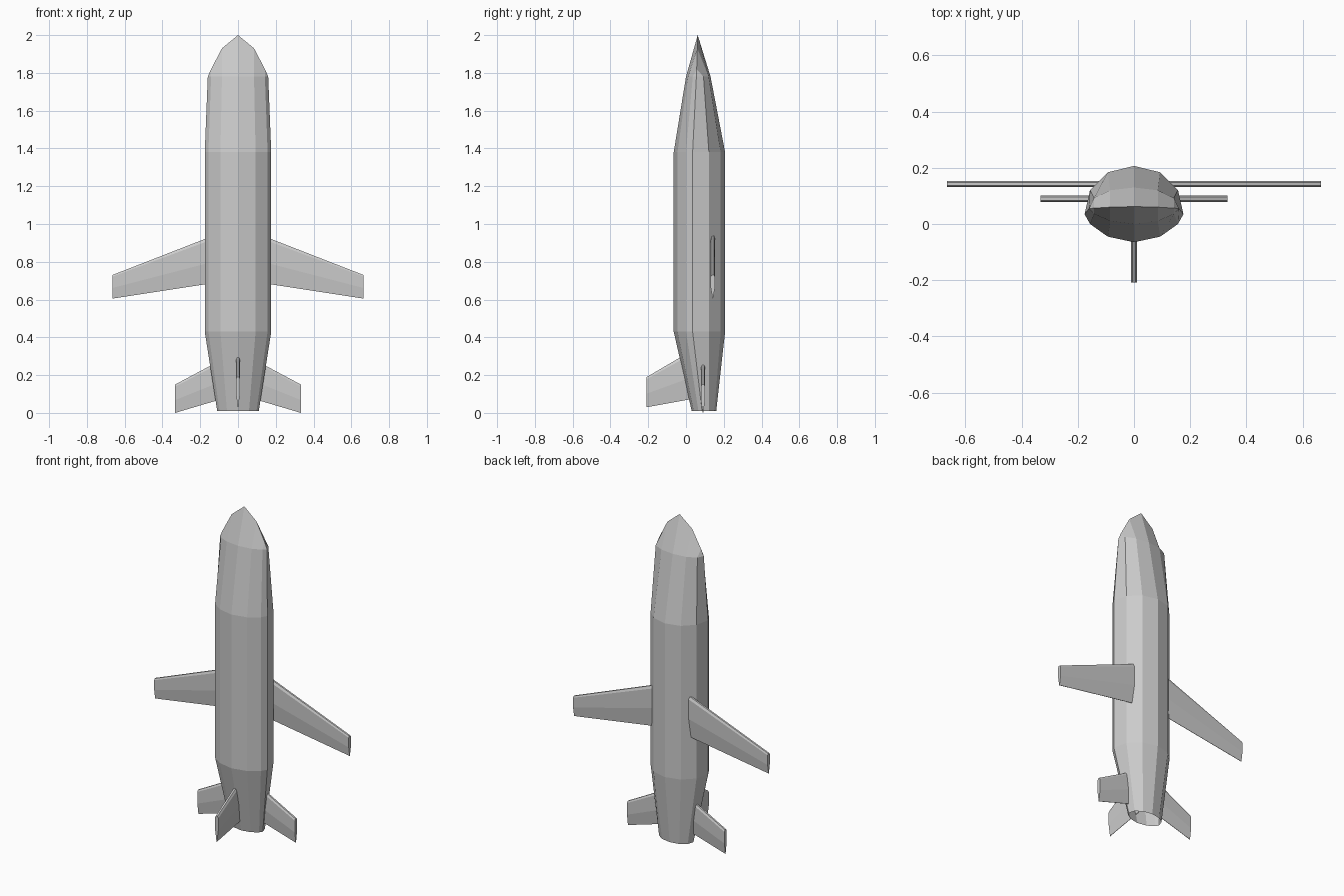
import bpy, bmesh
from mathutils import Vector

if "Cube" in bpy.data.objects:
    bpy.data.objects.remove(bpy.data.objects["Cube"])

XS = (0, 0.53, 0.89, 1)         # half-section: widths from centre to side
FRONT = (1, 0.8, 0.35, 0)       # depth factors, flatter front half
BACK = (1, 0.866, 0.5, 0)       # depth factors, rounder back half


def finish(bm, name):
    bmesh.ops.remove_doubles(bm, verts=bm.verts, dist=0.0005)
    bmesh.ops.recalc_face_normals(bm, faces=bm.faces)
    me = bpy.data.meshes.new(name)
    bm.to_mesh(me)
    bm.free()
    ob = bpy.data.objects.new(name, me)
    bpy.context.collection.objects.link(ob)
    return ob


def section(w, side, front, back, zs):
    """12-sided ring; zs holds a height for each half-section step."""
    pts = []
    for i in range(12):
        j = i % 6
        k = j if j <= 3 else 6 - j
        sx = 1 if i <= 6 else -1
        is_front = i <= 3 or i >= 9
        y = side + (front - side) * FRONT[k] if is_front else side + (back - side) * BACK[k]
        pts.append(Vector((sx * XS[k] * w, y, zs[k])))
    return pts


# Fuselage: open tail, straight barrel, nose closing to a curved chisel ridge
rings = [
    section(0.11, 0.085, 0.03, 0.16, [0.01] * 4),
    section(0.176, 0.035, -0.065, 0.207, [0.43] * 4),
    section(0.176, 0.035, -0.065, 0.207, [1.38] * 4),
    section(0.16, 0.055, 0.0, 0.13, [1.78] * 4),
    section(0.16, 0.055, 0.062, 0.062, [2.0, 1.93, 1.82, 1.78]),
]
for i, p in enumerate(rings[-1]):       # merge both halves along the ridge
    p.y = 0.062 - 0.007 * (abs(p.x) / 0.16) ** 2
bm = bmesh.new()
loops = [[bm.verts.new(p) for p in r] for r in rings]
for a, b in zip(loops, loops[1:]):
    for i in range(12):
        j = (i + 1) % 12
        bm.faces.new((a[i], a[j], b[j], b[i]))
finish(bm, "fuselage")


def fin(name, root, tip, half, place):
    """Tapered blade; root and tip are (span, trailing z, leading z)."""
    profile = ((1, 0.5), (0.93, 1), (0.45, 1), (0, 0.1),
               (0, -0.1), (0.45, -1), (0.93, -1), (1, -0.5))
    bm = bmesh.new()
    ends = []
    for span, lo, hi in (root, tip):
        ends.append([bm.verts.new(place(span, t * half, lo + (hi - lo) * c))
                     for c, t in profile])
    n = len(profile)
    for i in range(n):
        j = (i + 1) % n
        bm.faces.new((ends[0][i], ends[0][j], ends[1][j], ends[1][i]))
    for e in ends:
        bm.faces.new(e)
    finish(bm, name)


# Wings and tailplanes on both sides
for side, s in (("left", -1), ("right", 1)):
    fin(side + "_wing", (0.10, 0.692, 0.95), (0.665, 0.605, 0.73), 0.011,
        lambda d, t, z: (s * d, 0.142 + t, z))
    fin(side + "_tail_fin", (0.08, 0.075, 0.285), (0.333, 0.0, 0.15), 0.011,
        lambda d, t, z: (s * d, 0.09 + t, z))

# Single fin on the front face of the tail
fin("front_tail_fin", (-0.04, 0.075, 0.335), (0.208, 0.03, 0.19), 0.011,
    lambda d, t, z: (t, -d, z))
